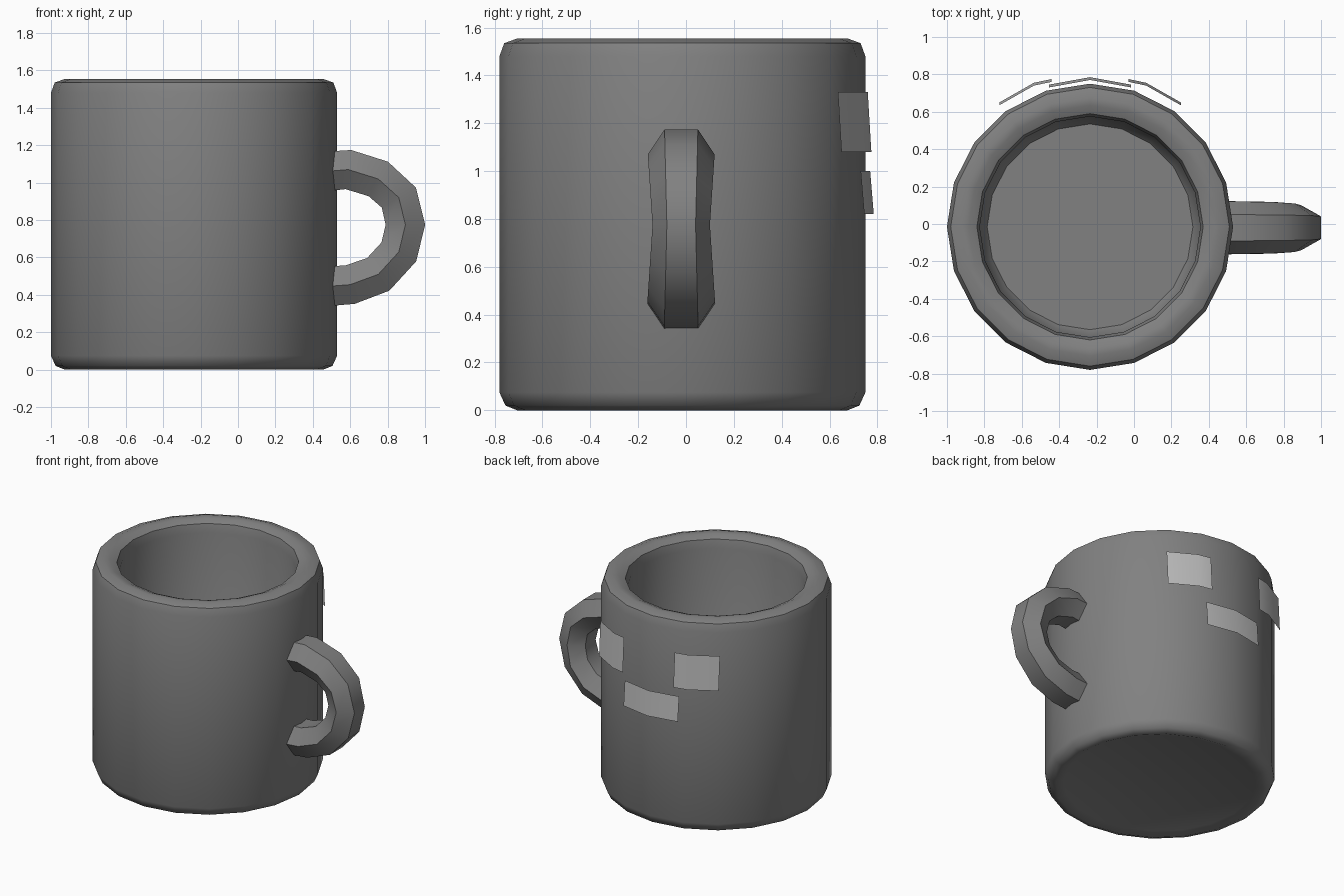
import bpy, bmesh, math
from mathutils import Vector

cube = bpy.data.objects.get("Cube")
if cube:
    bpy.data.objects.remove(cube)

CX, CY, SIDES = -0.235, -0.015, 20


def material(name, value):
    m = bpy.data.materials.new(name)
    m.use_nodes = True
    colour = (value, value, value, 1)
    m.diffuse_color = colour
    m.node_tree.nodes["Principled BSDF"].inputs["Base Color"].default_value = colour
    return m


def finish(bm, name, mat, recalc=True, angle=50):
    if recalc:
        bmesh.ops.recalc_face_normals(bm, faces=bm.faces)
    mesh = bpy.data.meshes.new(name)
    bm.to_mesh(mesh)
    bm.free()
    obj = bpy.data.objects.new(name, mesh)
    bpy.context.collection.objects.link(obj)
    mesh.materials.append(mat)
    bpy.ops.object.select_all(action='DESELECT')
    obj.select_set(True)
    bpy.context.view_layer.objects.active = obj
    bpy.ops.object.shade_smooth_by_angle(angle=math.radians(angle))
    return obj


def bridge(bm, a, b):
    n = len(a)
    for i in range(n):
        j = (i + 1) % n
        bm.faces.new((a[i], a[j], b[j], b[i]))


clay = material("mug grey", 0.22)
light = material("plate light grey", 0.5)

# Mug body: one profile from under the base, over the rim, to the inner floor
profile = [(0.64, 0.02), (0.69, 0.0), (0.74, 0.02), (0.765, 0.075),
           (0.765, 1.48), (0.745, 1.535), (0.69, 1.555), (0.65, 1.55),
           (0.605, 1.53), (0.59, 1.47), (0.59, 0.23), (0.55, 0.17)]
bm = bmesh.new()
rings = []
for r, z in profile:
    turn = [2 * math.pi * i / SIDES for i in range(SIDES)]
    rings.append([bm.verts.new((CX + r * math.cos(a), CY + r * math.sin(a), z)) for a in turn])
for a, b in zip(rings, rings[1:]):
    bridge(bm, a, b)
bm.faces.new(rings[0])
bm.faces.new(rings[-1])
finish(bm, "mug_body", clay)

# Handle: flat-sided tube swept along a loop in the xz plane
path = [Vector((x, 0, z)) for x, z in
        [(0.47, 1.06), (0.59, 1.07), (0.75, 1.02), (0.86, 0.92), (0.895, 0.775),
         (0.86, 0.63), (0.75, 0.51), (0.60, 0.455), (0.47, 0.445)]]
bm = bmesh.new()
rings = []
for i, p in enumerate(path):
    t = (path[min(i + 1, len(path) - 1)] - path[max(i - 1, 0)]).normalized()
    out = Vector((-t.z, 0, t.x))
    half = 0.12 + 0.02 * abs(p.z - 0.775) / 0.3
    ring = []
    for k in range(6):
        a = k * math.pi / 3
        ring.append(bm.verts.new(p + out * (0.122 * math.sin(a))
                                 + Vector((0, CY - 0.005 + half * math.cos(a), 0))))
    rings.append(ring)
for a, b in zip(rings, rings[1:]):
    bridge(bm, a, b)
bm.faces.new(rings[0])
bm.faces.new(rings[-1])
finish(bm, "handle", clay)


# Thin bent plates standing just off the back wall
def plate(name, outline, low, high):
    bm = bmesh.new()
    cols = [(bm.verts.new((x, y + 0.01, low)), bm.verts.new((x, y - 0.005, high)))
            for x, y in outline]
    for a, b in zip(cols, cols[1:]):
        bm.faces.new((a[0], a[1], b[1], b[0]))
    finish(bm, name, light, recalc=False)


eye = [(0.485, 0.64), (0.30, 0.745), (0.205, 0.765)]
for name, side in (("left_eye", 1), ("right_eye", -1)):
    points = [(CX + side * x, y) for x, y in eye]
    plate(name, points if side < 0 else points[::-1], 1.08, 1.33)
plate("mouth", [(CX - 0.22, 0.735), (CX, 0.775), (CX + 0.22, 0.735)], 0.82, 1.0)
